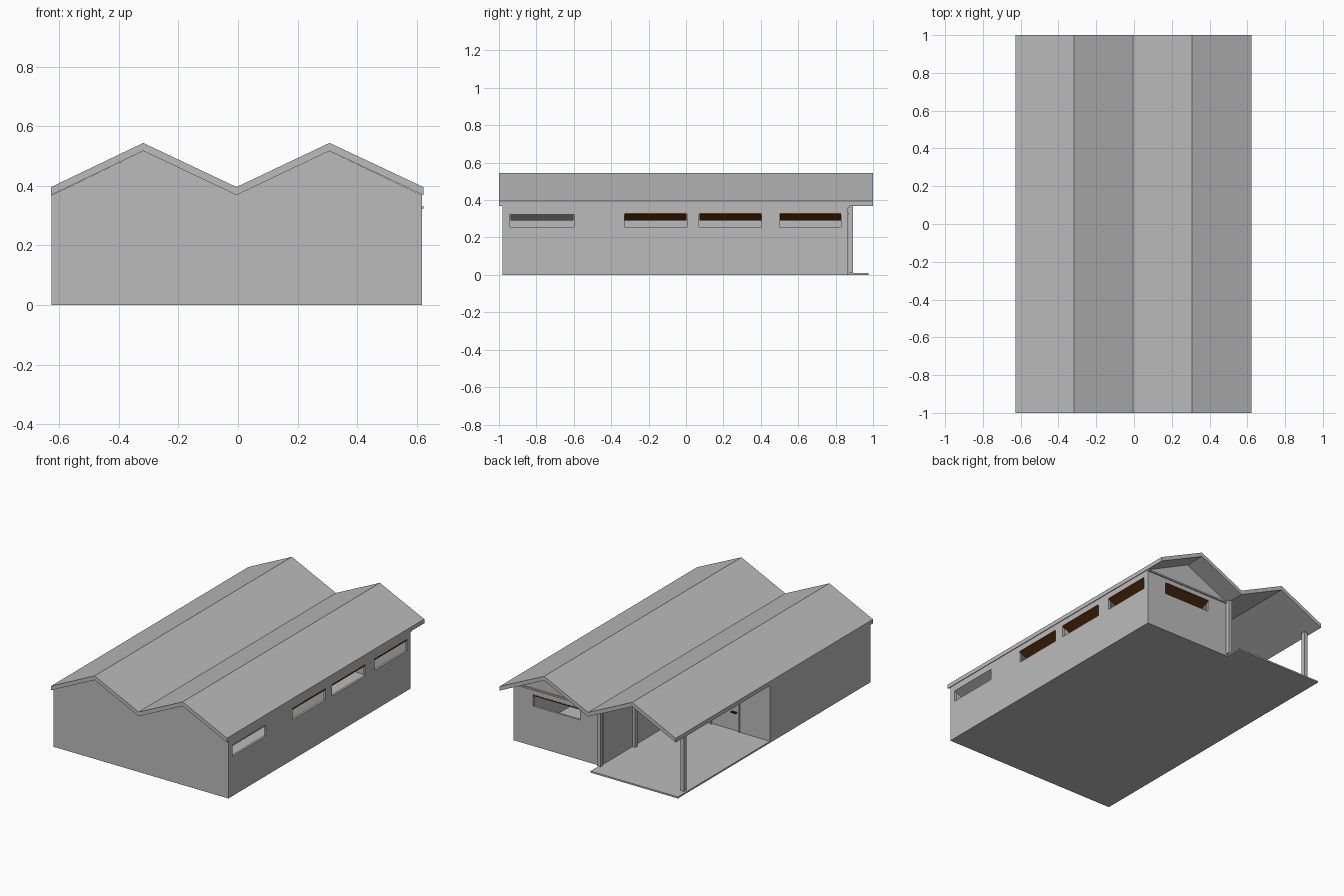
import bpy, bmesh, math
from mathutils import Matrix, Vector

if "Cube" in bpy.data.objects:
    bpy.data.objects.remove(bpy.data.objects["Cube"])


def material(name, rgb):
    m = bpy.data.materials.new(name)
    m.diffuse_color = (*rgb, 1)
    m.use_nodes = True
    m.node_tree.nodes["Principled BSDF"].inputs["Base Color"].default_value = m.diffuse_color
    return m


GREY = material("plaster_grey", (0.5, 0.5, 0.5))
BROWN = material("window_brown", (0.115, 0.035, 0.006))
BLACK = material("handle_black", (0.01, 0.01, 0.01))


def finish(name, bm, mat):
    bmesh.ops.recalc_face_normals(bm, faces=bm.faces)
    me = bpy.data.meshes.new(name)
    bm.to_mesh(me)
    bm.free()
    me.materials.append(mat)
    ob = bpy.data.objects.new(name, me)
    bpy.context.collection.objects.link(ob)
    return ob


def add_box(bm, x, y, z):
    """Box from (min, max) pairs."""
    size = Vector((x[1] - x[0], y[1] - y[0], z[1] - z[0]))
    mid = Vector((sum(x) / 2, sum(y) / 2, sum(z) / 2))
    bmesh.ops.create_cube(bm, size=1, matrix=Matrix.Translation(mid) @ Matrix.Diagonal((*size, 1)))


def box(name, x, y, z, mat=GREY):
    bm = bmesh.new()
    add_box(bm, x, y, z)
    return finish(name, bm, mat)


def extrude(name, pts, axis, a, b, mat=GREY):
    """Extrude an outline along y (points are x, z) or x (points are y, z)."""
    bm = bmesh.new()
    place = (lambda p, t: (p[0], t, p[1])) if axis == "y" else (lambda p, t: (t, p[0], p[1]))
    lo = [bm.verts.new(place(p, a)) for p in pts]
    hi = [bm.verts.new(place(p, b)) for p in pts]
    n = len(pts)
    bm.faces.new(lo)
    bm.faces.new(hi)
    for i in range(n):
        j = (i + 1) % n
        bm.faces.new((lo[i], lo[j], hi[j], hi[i]))
    return finish(name, bm, mat)


def cut(ob, boxes):
    bm = bmesh.new()
    for b in boxes:
        add_box(bm, *b)
    cutter = finish(ob.name + "_cutter", bm, GREY)
    cutter.hide_render = True
    cutter.hide_set(True)
    mod = ob.modifiers.new("openings", "BOOLEAN")
    mod.operation = "DIFFERENCE"
    mod.solver = "EXACT"
    mod.object = cutter


# Main dimensions
LEFT, MID, RIGHT = -0.625, -0.005, 0.618
RIDGE_L, RIDGE_R = -0.318, 0.307
FRONT, BACK, PART = -0.98, 0.866, 0.04
FLOOR, EAVE, PEAK = 0.01, 0.369, 0.517
T = 0.014

# Double gable roof
line = [(-0.627, EAVE), (RIDGE_L, PEAK), (MID, EAVE), (RIDGE_R, PEAK), (0.622, EAVE)]
extrude("roof", line + [(x, z + 0.027) for x, z in reversed(line)], "y", -1, 1)

# Floors
box("floor_slab", (LEFT, RIGHT), (FRONT, BACK), (0, FLOOR))
box("porch_slab", (LEFT, MID), (BACK, 0.975), (0, FLOOR))

# Gable walls
left_gable = [(LEFT, FLOOR), (MID, FLOOR), (MID, EAVE), (RIDGE_L, PEAK), (LEFT, EAVE)]
right_gable = [(MID, FLOOR), (RIGHT, FLOOR), (RIGHT, EAVE), (RIDGE_R, PEAK), (MID, EAVE)]
extrude("front_wall_left", left_gable, "y", FRONT, FRONT + T)
extrude("front_wall_right", right_gable, "y", FRONT, FRONT + T)
porch_wall = extrude("porch_back_wall", left_gable, "y", PART - T, PART)
back_wall = extrude("back_wall", right_gable, "y", BACK - T, BACK)
box("back_wall_beam", (MID, RIGHT), (BACK, BACK + 0.008), (EAVE - 0.008, EAVE + 0.002))

# Side walls and partitions
right_wall = box("right_wall", (RIGHT - T, RIGHT), (FRONT + T, BACK - T), (FLOOR, EAVE))
box("left_wall", (LEFT, LEFT + T), (FRONT + T, PART - T), (FLOOR, EAVE))
box("middle_wall", (MID - T / 2, MID + T / 2), (FRONT + T, BACK - T), (FLOOR, EAVE))
box("room_partition", (MID + T / 2, RIGHT - T), (PART - T, PART), (FLOOR, EAVE))

# Porch posts
for name, x, y in (("outer_post", -0.612, 0.868), ("corner_post", -0.02, 0.868), ("inner_post", -0.032, 0.535)):
    box(name, (x, x + 0.026), (y, y + 0.026), (FLOOR, EAVE + 0.006))

# Window openings
Z0, Z1 = 0.256, 0.325
side_windows = [(-0.94, -0.60), (-0.33, 0.005), (0.07, 0.405), (0.50, 0.83)]
cut(right_wall, [((RIGHT - 0.05, RIGHT + 0.05), w, (Z0, Z1)) for w in side_windows])
back_window = (0.145, 0.48)
cut(back_wall, [(back_window, (BACK - 0.05, BACK + 0.05), (Z0, Z1))])


def sash(edge):
    """Outline of a pivoted sash sloping down into the room."""
    return [(edge + 0.004, 0.324), (edge + 0.004, 0.332), (edge - 0.074, 0.298), (edge - 0.074, 0.290)]


# Tilted window sashes
for i, (a, b) in enumerate(side_windows):
    extrude(f"side_sash_{i + 1}", sash(RIGHT), "y", a + 0.002, b - 0.002, GREY if i == 0 else BROWN)
extrude("back_sash", sash(BACK), "x", back_window[0] + 0.002, back_window[1] - 0.002, BROWN)

# Porch door with frame and handle
DX0, DX1, DZ = -0.405, -0.21, 0.29
cut(porch_wall, [((DX0, DX1), (PART - 0.05, PART + 0.05), (0, DZ))])
box("door_leaf", (DX0, DX1), (PART - 0.012, PART - 0.006), (FLOOR, DZ))
box("door_jamb_left", (DX0 - 0.008, DX0), (PART - T, PART + 0.006), (FLOOR, DZ))
box("door_jamb_right", (DX1, DX1 + 0.008), (PART - T, PART + 0.006), (FLOOR, DZ))
box("door_head", (DX0 - 0.008, DX1 + 0.008), (PART - T, PART + 0.006), (DZ, DZ + 0.008))
box("door_handle", (-0.385, -0.35), (PART - 0.006, PART + 0.008), (0.123, 0.13), BLACK)
